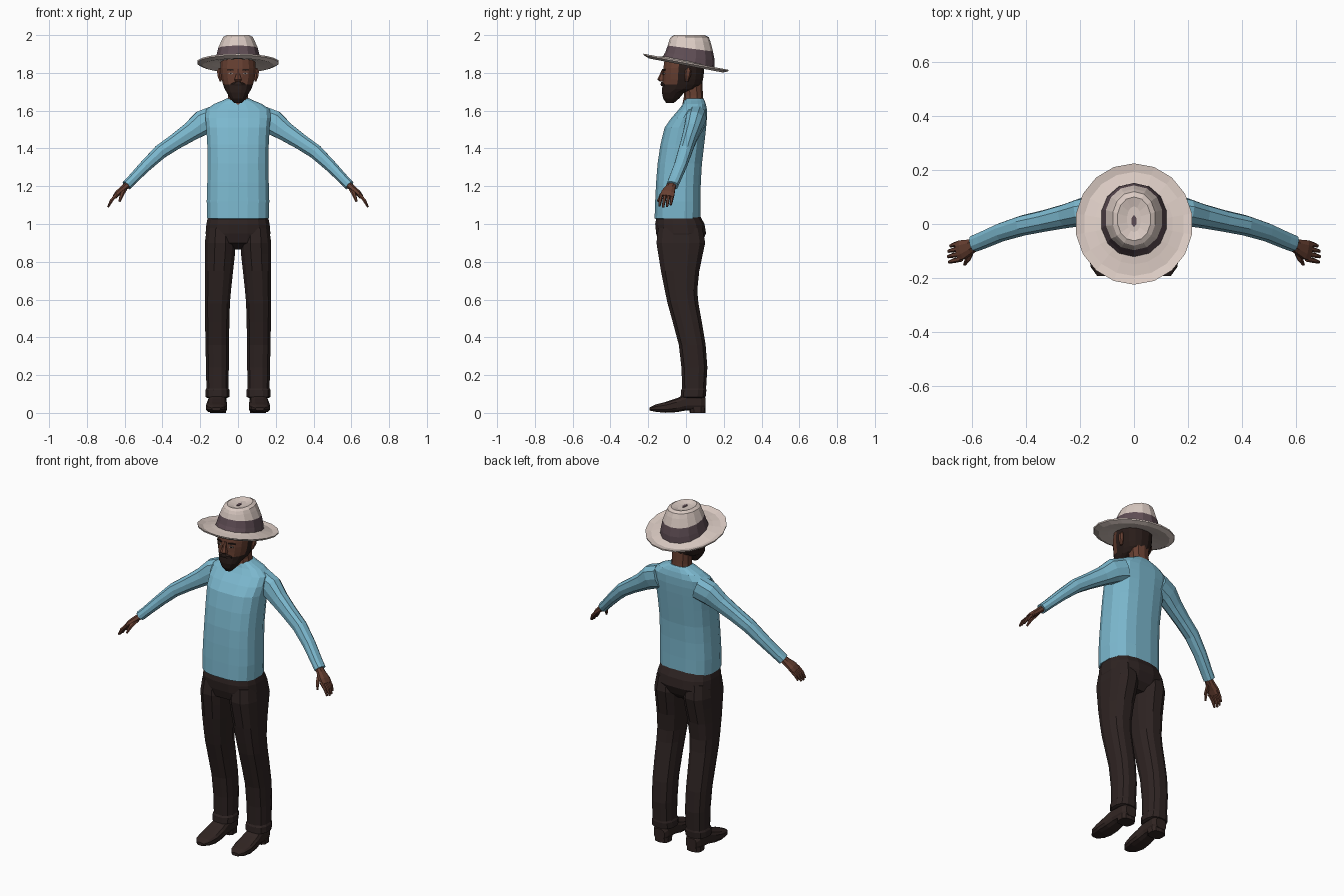
import bpy, bmesh, math
from mathutils import Vector as V

def mat(name, rgb):
    m = bpy.data.materials.new(name)
    m.diffuse_color = (*rgb, 1)
    return m

SHIRT = mat("blue shirt", (0.2, 0.48, 0.62))
PANTS = mat("dark trousers", (0.027, 0.017, 0.016))
SHOE = mat("dark shoe", (0.03, 0.018, 0.016))
SKIN = mat("brown skin", (0.135, 0.05, 0.031))
HAIR = mat("dark hair", (0.022, 0.012, 0.01))
FELT = mat("pale felt", (0.70, 0.59, 0.54))
BAND = mat("purple hat band", (0.115, 0.075, 0.09))
EYE = mat("eye white", (0.3, 0.24, 0.2))

def se(t, p):
    return math.copysign(abs(t) ** p, t)

def loft(name, rings, mats, n=12, p=0.85, mirror=False, rule=None):
    """Skin rings of (centre, u, v); rule(face centre, normal) picks the material."""
    bm = bmesh.new()
    loops = []
    for c, u, v in rings:
        loop = []
        for i in range(n):
            a = 2 * math.pi * (i + 0.5) / n
            loop.append(bm.verts.new(V(c) + V(u) * se(math.cos(a), p) + V(v) * se(math.sin(a), p)))
        loops.append(loop)
    for a, b in zip(loops, loops[1:]):
        for i in range(n):
            j = (i + 1) % n
            bm.faces.new((a[i], a[j], b[j], b[i]))
    bm.faces.new(loops[0][::-1])
    bm.faces.new(loops[-1])
    bmesh.ops.recalc_face_normals(bm, faces=bm.faces)
    if rule:
        for f in bm.faces:
            f.material_index = rule(f.calc_center_median(), f.normal)
    me = bpy.data.meshes.new(name)
    bm.to_mesh(me)
    bm.free()
    for m in mats:
        me.materials.append(m)
    ob = bpy.data.objects.new(name, me)
    bpy.context.collection.objects.link(ob)
    if mirror:
        md = ob.modifiers.new("mirror", 'MIRROR')
        md.use_axis = (True, False, False)
        md.use_mirror_merge = False
    return ob

def level(z, rx, yf, yb, x=0, tilt=0):
    """Horizontal ring from front yf to back yb, dropping toward the back by tilt."""
    r, c = (yb - yf) / 2, (yb + yf) / 2
    return ((x, c, z - tilt * c), (rx, 0, 0), (0, r, -r * tilt))

def tube(pts, side):
    """Rings along a path of (point, half thickness, half width across side)."""
    out = []
    for i, (c, a, b) in enumerate(pts):
        d = (V(pts[min(i + 1, len(pts) - 1)][0]) - V(pts[max(i - 1, 0)][0])).normalized()
        v = (V(side) - d * V(side).dot(d)).normalized()
        out.append((c, d.cross(v) * a, v * b))
    return out

# Shirt body
loft("shirt_body", [level(*r) for r in (
    (1.025, .150, -.155, .070), (1.03, .165, -.168, .078), (1.12, .168, -.165, .078),
    (1.22, .165, -.160, .080), (1.32, .163, -.152, .086), (1.42, .165, -.137, .098),
    (1.51, .170, -.115, .108), (1.56, .175, -.080, .112), (1.605, .172, -.040, .112),
    (1.635, .130, -.018, .106), (1.655, .080, -.010, .098), (1.665, .060, 0, .092))],
    [SHIRT], n=16, p=0.72)

# Sleeves
loft("sleeve", tube((
    ((.12, .055, 1.56), .070, .055), ((.19, .045, 1.535), .068, .052),
    ((.25, .030, 1.490), .053, .045), ((.33, .012, 1.437), .044, .040),
    ((.41, -.005, 1.383), .040, .038), ((.49, -.030, 1.307), .033, .035),
    ((.56, -.060, 1.235), .028, .033), ((.59, -.072, 1.205), .028, .032)), (0, 1, 0)),
    [SHIRT], n=10, mirror=True)

# Palm, fingers and thumb
loft("palm", tube((
    ((.575, -.070, 1.217), .018, .022), ((.605, -.083, 1.190), .018, .028),
    ((.635, -.095, 1.165), .016, .038), ((.652, -.100, 1.145), .012, .038)), (0, 1, 0)),
    [SKIN], n=8, mirror=True)
for i in range(4):
    y, l = -.070 - .020 * i, (.85, 1, 1.03, .95)[i]
    loft("finger", tube((
        ((.640, y, 1.157), .010, .010), ((.640 + .030 * l, y - .006, 1.157 - .032 * l), .009, .009),
        ((.640 + .047 * l, y - .011, 1.157 - .066 * l), .005, .006)), (0, 1, 0)),
        [SKIN], n=6, mirror=True)
loft("thumb", tube((
    ((.600, -.090, 1.185), .012, .014), ((.615, -.130, 1.155), .010, .011),
    ((.627, -.150, 1.120), .005, .006)), (1, 0, 0)), [SKIN], n=6, mirror=True)

# Trousers: hips and legs
loft("trouser_hips", [level(*r) for r in (
    (.865, .08, -.08, .05), (.90, .160, -.145, .085), (.95, .174, -.160, .108),
    (1.00, .170, -.165, .100), (1.05, .158, -.155, .072))], [PANTS], n=16, p=0.75)
loft("trouser_leg", [level(*r) for r in (
    (.98, .075, -.150, .09, .092), (.90, .084, -.160, .105, .094), (.84, .082, -.150, .092, .096),
    (.75, .077, -.135, .073, .101), (.65, .071, -.115, .062, .106), (.58, .068, -.100, .068, .109),
    (.48, .066, -.072, .086, .110), (.36, .064, -.040, .106, .110), (.24, .062, -.026, .115, .109),
    (.13, .060, -.022, .108, .109), (.12, .066, -.028, .110, .109), (.085, .066, -.030, .106, .109),
    (.08, .055, -.020, .095, .109))], [PANTS], n=12, p=0.8, mirror=True)

# Shoes and heels
def shoe_ring(y, x, w, z0, z1):
    return ((x, y, (z0 + z1) / 2), (w, 0, 0), (0, 0, (z1 - z0) / 2))
loft("shoe", [shoe_ring(*r) for r in (
    (.103, .105, .035, .02, .08), (.08, .106, .047, .015, .10), (0, .110, .048, .012, .10),
    (-.05, .112, .054, .003, .078), (-.11, .114, .056, 0, .058), (-.16, .115, .046, .005, .045),
    (-.192, .115, .022, .012, .030))], [SHOE], n=12, p=0.65, mirror=True)
loft("shoe_heel", [level(0, .045, .02, .102, .106), level(.03, .046, .015, .103, .106)],
     [SHOE], n=10, p=0.7, mirror=True)

# Neck
loft("neck", [level(1.63, .062, -.02, .095), level(1.68, .055, -.01, .09),
              level(1.77, .055, -.02, .085)], [SKIN], n=10)

# Head: skin, with hair behind and beard below chosen by position
def head_rule(c, n):
    if c.y > .015 and c.z > 1.70:
        return 1
    if c.z < 1.737 or (c.y > -.035 and abs(c.x) > .05):
        return 1
    return 0
loft("head", [level(*r) for r in (
    (1.640, .020, -.105, -.065), (1.665, .042, -.122, -.035), (1.695, .060, -.128, -.010),
    (1.715, .072, -.128, .060), (1.738, .080, -.126, .084), (1.765, .088, -.124, .092),
    (1.795, .093, -.124, .096), (1.825, .095, -.122, .098), (1.90, .090, -.11, .10))],
    [SKIN, HAIR], n=16, rule=head_rule)

# Nose, ears and facial details
loft("nose", [level(1.755, .018, -.140, -.11), level(1.765, .021, -.152, -.11),
              level(1.79, .012, -.140, -.11), level(1.82, .009, -.126, -.11)], [SKIN], n=6)
loft("moustache", [level(1.730, .045, -.134, -.09), level(1.742, .042, -.136, -.09),
                   level(1.753, .016, -.132, -.09)], [HAIR], n=8)
loft("ear", [level(1.755, .006, -.005, .012, .092), level(1.785, .012, -.008, .025, .098),
             level(1.81, .012, -.005, .028, .100), level(1.825, .005, .005, .022, .098)],
     [SKIN], n=6, mirror=True)

def plate(name, x, y, z, w, h, m):
    loft(name, [((x, y, z), (w, w * .35, 0), (0, 0, h)),
                ((x, y - .006, z), (w, w * .35, 0), (0, 0, h))], [m], n=6, mirror=True)
plate("eye", .038, -.114, 1.797, .013, .005, EYE)
plate("pupil", .038, -.117, 1.797, .005, .005, HAIR)
plate("eyebrow", .040, -.114, 1.816, .021, .005, HAIR)

# Hat brim, tilted down to the back with a raised edge
def brim_ring(r, z):
    return level(z, r, -r * 1.03, r * 1.03, 0, .19)
loft("hat_brim", [brim_ring(*r) for r in (
    (.09, 1.855), (.14, 1.846), (.19, 1.839), (.217, 1.851), (.218, 1.859),
    (.187, 1.850), (.145, 1.858), (.10, 1.870))], [FELT], n=18, p=1)

# Hat crown with band below and a dent in the top
loft("hat_crown", [level(*r) for r in (
    (1.853, .126, -.128, .152, 0, .18), (1.890, .117, -.110, .152, 0, .17),
    (1.932, .107, -.097, .143, 0, .13), (1.970, .090, -.088, .130, 0, .05),
    (1.990, .080, -.080, .120), (2.000, .062, -.062, .100), (1.990, .026, -.03, .065))],
    [FELT, BAND], n=14, p=0.95,
    rule=lambda c, n: 1 if c.z + .14 * c.y < 1.925 and n.z > -.5 else 0)
loft("crown_mark", [level(1.988, .010, -.012, .034), level(1.993, .010, -.012, .034)],
     [BAND], n=6, p=1)
